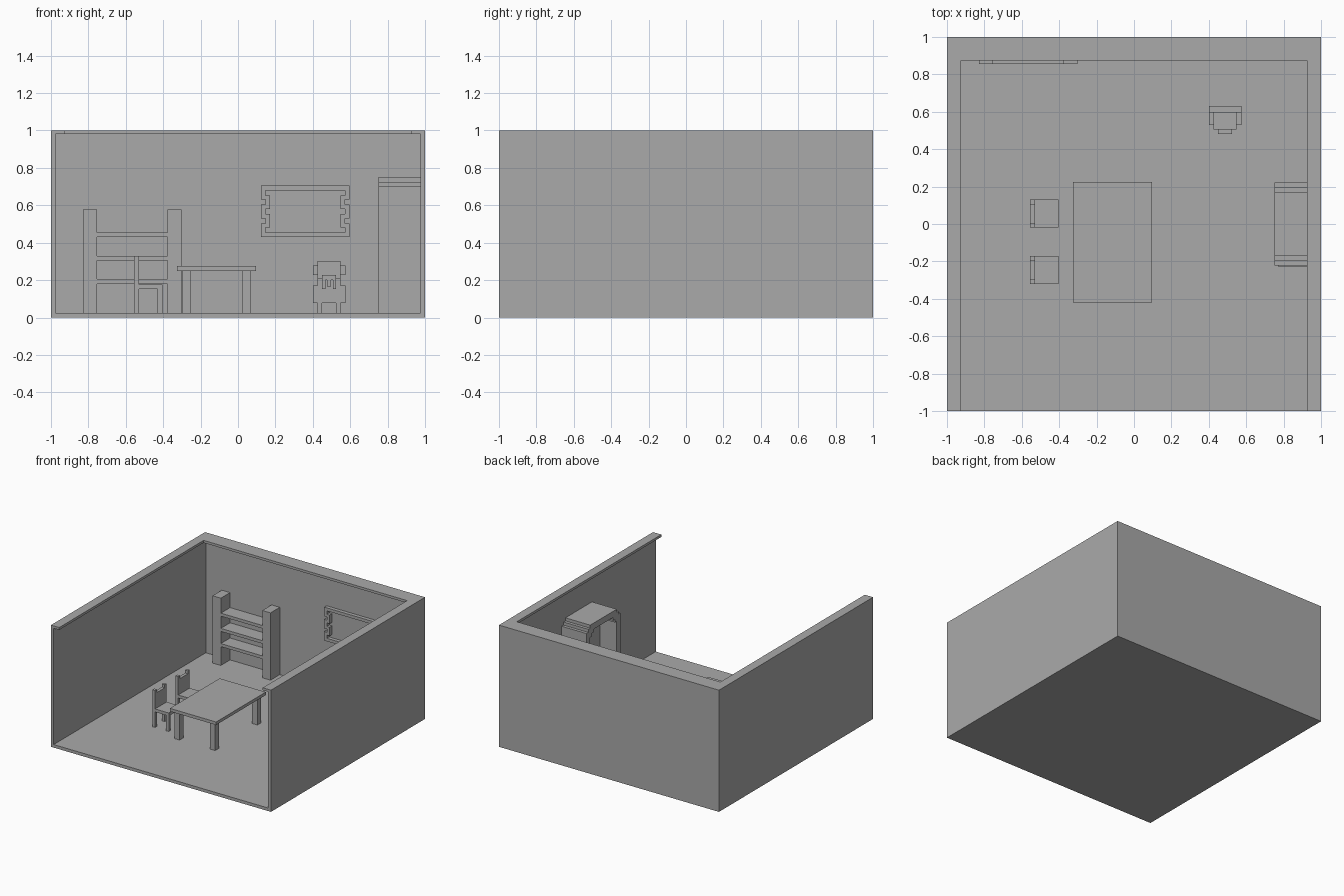
import bpy, bmesh

cube = bpy.data.objects.get("Cube")
if cube:
    bpy.data.objects.remove(cube, do_unlink=True)

GREY = (0.4, 0.4, 0.4, 1)
mat = bpy.data.materials.new("plain grey")
mat.use_nodes = True
mat.diffuse_color = GREY
mat.node_tree.nodes["Principled BSDF"].inputs["Base Color"].default_value = GREY


def finish(name, bm):
    bmesh.ops.recalc_face_normals(bm, faces=bm.faces)
    mesh = bpy.data.meshes.new(name)
    bm.to_mesh(mesh)
    bm.free()
    mesh.materials.append(mat)
    obj = bpy.data.objects.new(name, mesh)
    bpy.context.collection.objects.link(obj)
    return obj


def box(name, x, y, z):
    """Box from (min, max) ranges."""
    bm = bmesh.new()
    bmesh.ops.create_cube(bm, size=1)
    for v in bm.verts:
        for i, (lo, hi) in enumerate((x, y, z)):
            v.co[i] = lo if v.co[i] < 0 else hi
    return finish(name, bm)


def prism(name, outline, axis, lo, hi):
    """Extrude a 2D outline along x or y."""
    bm = bmesh.new()
    place = (lambda a, b: (lo, a, b)) if axis == "x" else (lambda a, b: (a, lo, b))
    face = bm.faces.new([bm.verts.new(place(a, b)) for a, b in outline])
    new = bmesh.ops.extrude_face_region(bm, geom=[face])["geom"]
    for v in new:
        if isinstance(v, bmesh.types.BMVert):
            v.co["xyz".index(axis)] = hi
    return finish(name, bm)


# Room shell, open at the front and top
T = 0.975
FLOOR = 0.025
box("floor", (-1, 1), (-1, 1), (0, FLOOR))
box("back_wall", (-1, 1), (T, 1), (FLOOR, 1))
box("back_rim", (-T, T), (0.875, T), (0.98, 1))
for side, s in (("left", 1), ("right", -1)):
    box(side + "_wall", sorted((s * T, s)), (-1, T), (FLOOR, 1))
    box(side + "_rim", sorted((s * 0.925, s * T)), (-1, 0.875), (0.98, 1))

# Bookcase
SHELF_Y = (0.855, T)
for x in (-0.83, -0.378):
    box("bookcase_post", (x, x + 0.075), SHELF_Y, (FLOOR, 0.578))
for z in (0.18, 0.305, 0.43):
    box("bookcase_shelf", (-0.755, -0.378), SHELF_Y, (z, z + 0.025))

# Table
box("table_top", (-0.325, 0.095), (-0.42, 0.225), (0.25, 0.275))
for x in (-0.3, 0.022):
    for y in (-0.397, 0.152):
        box("table_leg", (x, x + 0.048), (y, y + 0.048), (FLOOR, 0.25))


# Chairs facing the table
def chair(y):
    x, w, t = -0.555, 0.15, 0.025
    box("chair_seat", (x, x + w), (y, y + w), (0.152, 0.177))
    for yy in (y, y + w - t):
        box("chair_back_leg", (x, x + t), (yy, yy + t), (FLOOR, 0.152))
        box("chair_front_leg", (x + w - t, x + w), (yy, yy + t), (FLOOR, 0.152))
        box("chair_back_post", (x, x + t), (yy, yy + t), (0.177, 0.328))
    box("chair_back_panel", (x, x + t), (y + t, y + w - t), (0.177, 0.303))


for y in (-0.32, -0.02):
    chair(y)


# Stepped arch cabinet against the left wall
def stepped(half, top, step=0.025):
    """Right half of a stepped arch outline, mirrored to the other side."""
    right = [(half, FLOOR)]
    for i in range(3):
        right += [(half - i * step, top + i * step)]
        if i < 2:
            right += [(half - (i + 1) * step, top + i * step)]
    return right + [(-a, b) for a, b in reversed(right)]


arch = stepped(0.222, 0.70) + stepped(0.172, 0.65)[::-1]
prism("cabinet_arch", arch, "x", 0.75, T)
box("cabinet_back", (0.90, T), (-0.172, 0.172), (FLOOR, 0.65))
box("cabinet_base", (0.77, 0.90), (-0.172, 0.172), (FLOOR, 0.055))
box("cabinet_side_plate", (0.77, 0.945), (-0.226, -0.222), (FLOOR, 0.055))

# Wall frame with notched sides
FRAME_Y = (0.945, T)
X0, X1, Z0, Z1, B = 0.122, 0.597, 0.43, 0.705, 0.025
box("frame_top", (X0, X1), FRAME_Y, (Z1 - B, Z1))
box("frame_bottom", (X0, X1), FRAME_Y, (Z0, Z0 + B))
for s, edge in ((1, X0), (-1, X1)):
    a, b, c = edge, edge + s * B, edge + s * 2 * B
    outline = [(a, Z0 + B), (b, Z0 + B)]
    for z in (0.517, 0.617):
        outline += [(b, z - 0.036), (c, z - 0.036), (c, z + 0.036), (b, z + 0.036)]
    outline += [(b, Z1 - B), (a, Z1 - B)]
    for z in (0.617, 0.517):
        outline += [(a, z + 0.013), (b, z + 0.013), (b, z - 0.013), (a, z - 0.013)]
    prism("frame_side", outline, "y", *FRAME_Y)

# Toy animal in the corner
C = 0.487
box("toy_body", (C - 0.087, C + 0.087), (0.53, 0.63), (0.078, 0.17))
box("toy_neck", (C - 0.062, C + 0.062), (0.53, 0.60), (0.17, 0.205))
box("toy_head", (C - 0.062, C + 0.062), (0.505, 0.60), (0.205, 0.303))
box("toy_muzzle", (C - 0.037, C + 0.037), (0.48, 0.505), (0.20, 0.228))
box("toy_chin", (C - 0.01, C + 0.01), (0.48, 0.505), (0.165, 0.20))
for s in (-1, 1):
    box("toy_ear", sorted((C + s * 0.062, C + s * 0.087)), (0.53, 0.60), (0.228, 0.278))
    box("toy_cheek", sorted((C + s * 0.02, C + s * 0.037)), (0.48, 0.53), (0.152, 0.20))
    for y in (0.53, 0.605):
        box("toy_leg", sorted((C + s * 0.037, C + s * 0.062)), (y, y + 0.025), (FLOOR, 0.078))
